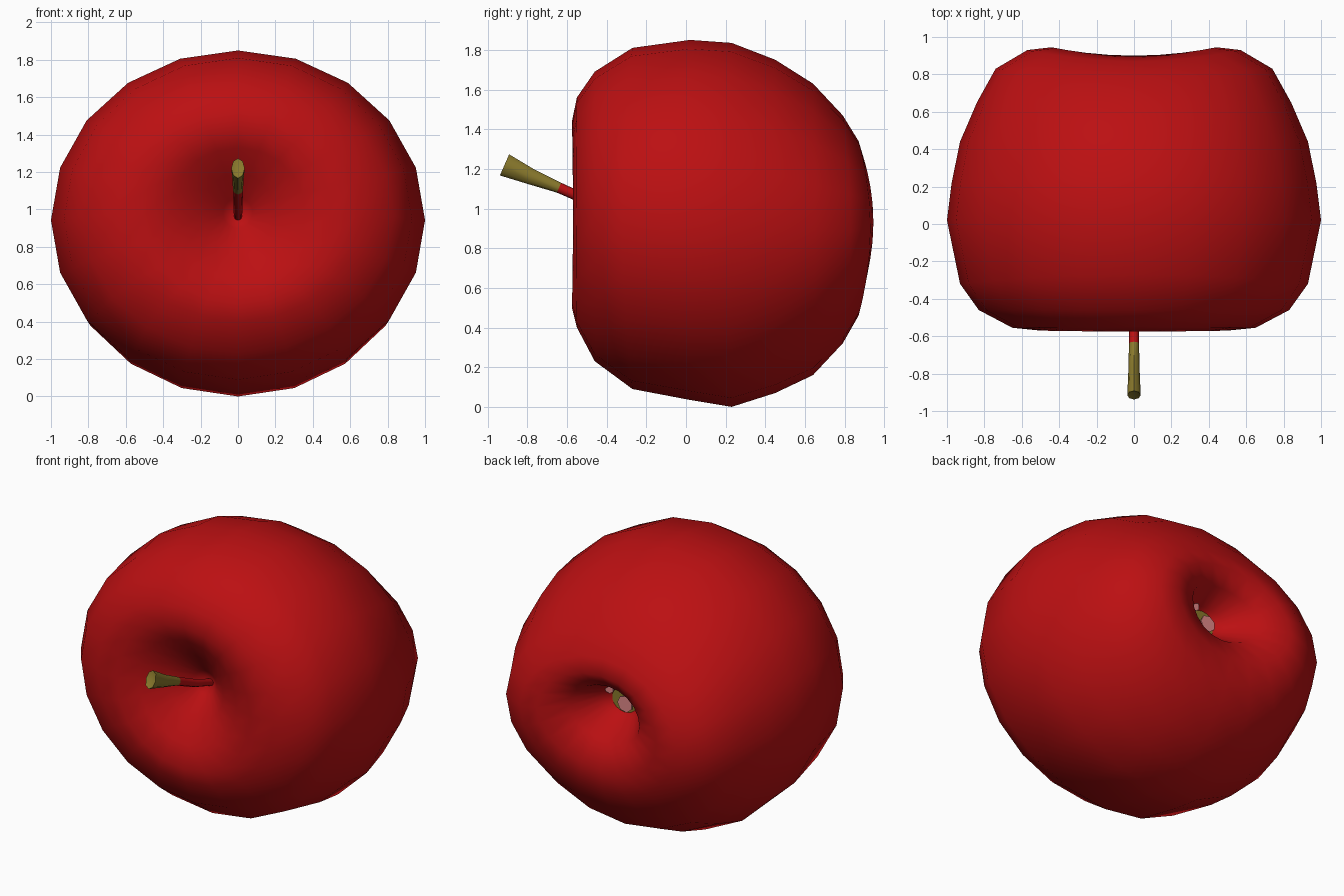
import bpy, bmesh, math
from mathutils import Vector

if "Cube" in bpy.data.objects:
    bpy.data.objects.remove(bpy.data.objects["Cube"])


def material(name, rgb):
    m = bpy.data.materials.new(name)
    m.diffuse_color = (*rgb, 1)
    m.use_nodes = True
    m.node_tree.nodes["Principled BSDF"].inputs["Base Color"].default_value = m.diffuse_color
    return m


red = material("apple red", (0.5, 0.005, 0.006))
olive = material("olive stem", (0.25, 0.19, 0.025))
pink = material("pale pink", (0.75, 0.25, 0.25))


def build(name, rings, mats, start=None, end=None, rule=None, angle=60):
    """Skin a list of point rings, closing each end to a point."""
    bm = bmesh.new()
    loops = [[bm.verts.new(p) for p in ring] for ring in rings]
    n = len(loops[0])
    for k, (a, b) in enumerate(zip(loops, loops[1:])):
        for i in range(n):
            j = (i + 1) % n
            f = bm.faces.new((a[i], a[j], b[j], b[i]))
            f.material_index = rule(k) if rule else 0
    for loop, tip, k in ((loops[0], start, 0), (loops[-1], end, len(rings) - 2)):
        if tip is not None:
            v = bm.verts.new(tip)
            for i in range(n):
                f = bm.faces.new((loop[i], loop[(i + 1) % n], v))
                f.material_index = rule(k) if rule else 0
    bmesh.ops.recalc_face_normals(bm, faces=bm.faces)
    me = bpy.data.meshes.new(name)
    bm.to_mesh(me)
    bm.free()
    for m in mats:
        me.materials.append(m)
    ob = bpy.data.objects.new(name, me)
    bpy.context.collection.objects.link(ob)
    bpy.ops.object.select_all(action='DESELECT')
    ob.select_set(True)
    bpy.context.view_layer.objects.active = ob
    bpy.ops.object.shade_smooth_by_angle(angle=math.radians(angle))
    return ob


# Apple body lying on its side: (y at sides, half width, y at top/bottom, top z, bottom z)
SECTIONS = [
    (-0.34, 0.08, -0.34, 1.06, 0.90),
    (-0.44, 0.20, -0.43, 1.19, 0.78),
    (-0.53, 0.36, -0.53, 1.33, 0.64),
    (-0.57, 0.50, -0.575, 1.44, 0.50),
    (-0.555, 0.65, -0.55, 1.56, 0.40),
    (-0.46, 0.83, -0.46, 1.69, 0.23),
    (-0.32, 0.93, -0.27, 1.81, 0.09),
    (0.02, 1.00, 0.02, 1.85, 0.035),
    (0.22, 0.975, 0.23, 1.835, 0.0),
    (0.44, 0.93, 0.45, 1.75, 0.07),
    (0.65, 0.84, 0.64, 1.63, 0.16),
    (0.83, 0.74, 0.79, 1.47, 0.32),
    (0.93, 0.57, 0.87, 1.34, 0.46),
    (0.945, 0.44, 0.90, 1.24, 0.62),
    (0.86, 0.26, 0.82, 1.14, 0.78),
    (0.68, 0.14, 0.66, 1.08, 0.88),
]
SIDES = 20


def section(ys, rx, yv, top, bot):
    mid, half = (top + bot) / 2, (top - bot) / 2
    ring = []
    for i in range(SIDES):
        a = 2 * math.pi * i / SIDES
        w = math.cos(a) ** 2
        ring.append((rx * math.cos(a), ys * w + yv * (1 - w), mid + half * math.sin(a)))
    return ring


build("apple_body", [section(*s) for s in SECTIONS], [red],
      start=(0, -0.27, 0.96), end=(0, 0.56, 0.98))

# Stem: red root and flared olive tip (y, z, half width, half height)
STEM = [(-0.26, 0.955, 0.022, 0.022), (-0.45, 1.02, 0.024, 0.025),
        (-0.64, 1.105, 0.027, 0.027), (-0.78, 1.16, 0.03, 0.04),
        (-0.915, 1.22, 0.036, 0.058)]
axis_up = Vector((0, 0.4, 0.917))
stem = [[Vector((w * math.cos(a), y, z)) + axis_up * h * math.sin(a)
         for a in (math.tau * i / 8 for i in range(8))] for y, z, w, h in STEM]
build("stem", stem, [red, olive], start=(0, -0.25, 0.95), end=(0, -0.9, 1.213),
      rule=lambda k: 1 if k >= 2 else 0, angle=50)


# Blossom end in the rear hollow: an olive plug and two pale flecks
def disc(name, x, y, z, r, mat):
    rings = [[(x + r * math.cos(a), y + d, z + r * math.sin(a))
              for a in (math.tau * i / 7 for i in range(7))] for d in (-0.008, 0)]
    build(name, rings, [mat], start=(x, y - 0.008, z), end=(x, y, z), angle=30)


disc("blossom_end", 0.01, 0.64, 0.98, 0.10, olive)
disc("large_fleck", -0.02, 0.67, 0.97, 0.055, pink)
disc("small_fleck", 0.09, 0.68, 1.05, 0.035, pink)
